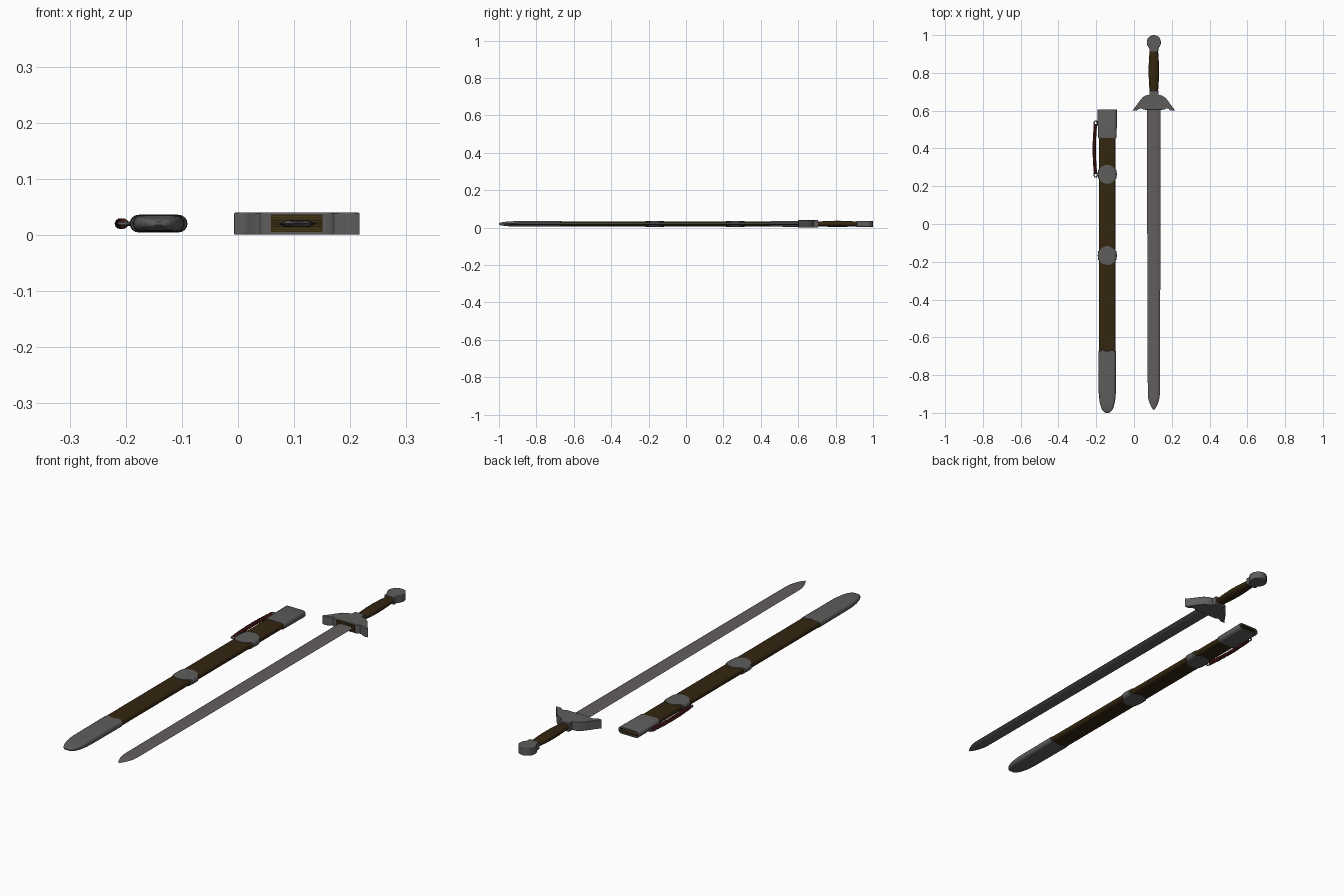
import bpy, bmesh, math
from mathutils import Vector

if "Cube" in bpy.data.objects:
    bpy.data.objects.remove(bpy.data.objects["Cube"])

SX, BX, CZ = -0.1415, 0.105, 0.0202   # scabbard x, sword x, mid height


def material(name, rgb):
    m = bpy.data.materials.new(name)
    m.diffuse_color = (*rgb, 1)
    m.use_nodes = True
    m.node_tree.nodes["Principled BSDF"].inputs["Base Color"].default_value = m.diffuse_color
    return m


STEEL = material("grey steel", (0.112, 0.110, 0.108))
BLADE = material("blade steel", (0.122, 0.110, 0.108))
LEATHER = material("brown leather", (0.034, 0.019, 0.005))
GOLD = material("dull gold", (0.11, 0.075, 0.015))
RED = material("dark red cord", (0.075, 0.012, 0.012))


def finish(name, bm, mat, angle=35):
    bmesh.ops.recalc_face_normals(bm, faces=bm.faces)
    me = bpy.data.meshes.new(name)
    bm.to_mesh(me)
    bm.free()
    me.materials.append(mat)
    me.shade_smooth()
    me.set_sharp_from_angle(angle=math.radians(angle))
    ob = bpy.data.objects.new(name, me)
    bpy.context.collection.objects.link(ob)
    return ob


def loft(name, rings, mat, caps=(True, True), closed=False, angle=35):
    bm = bmesh.new()
    vs = [[bm.verts.new(p) for p in r] for r in rings]
    pairs = list(zip(vs, vs[1:])) + ([(vs[-1], vs[0])] if closed else [])
    for a, b in pairs:
        for i in range(len(a)):
            j = (i + 1) % len(a)
            bm.faces.new((a[i], a[j], b[j], b[i]))
    if caps[0]:
        bm.faces.new(vs[0])
    if caps[1]:
        bm.faces.new(vs[-1])
    return finish(name, bm, mat, angle)


def stadium(hw, hh, flat=10, arc=8):
    # flat top and bottom, half-round sides
    c = hw - hh
    pts = [(c - 2 * c * i / flat, hh) for i in range(flat)]
    pts += [(-c - hh * math.sin(math.pi * i / arc), hh * math.cos(math.pi * i / arc)) for i in range(arc)]
    return pts + [(-x, -z) for x, z in pts]


def ring(y, hw, hh, shift=None):
    return [(SX + x, y + (shift(x) if shift else 0), CZ + z) for x, z in stadium(hw, hh)]


def prism(name, outline, hh, mat, bevel=0.0015):
    # flat outline in x, y, extruded through z
    ob = loft(name, [[(BX + x, y, CZ + s * hh) for x, y in outline] for s in (-1, 1)], mat)
    m = ob.modifiers.new("soft_edge", 'BEVEL')
    m.width = bevel
    m.segments = 2
    m.limit_method = 'ANGLE'
    m.angle_limit = math.radians(40)
    return ob


# scabbard body, hollow at the mouth
loft("scabbard_body", [ring(-0.75, 0.0445, 0.0135), ring(0.55, 0.0445, 0.0135)], LEATHER)
loft("scabbard_throat", [ring(0.455, 0.046, 0.014), ring(0.455, 0.0495, 0.0152),
                         ring(0.603, 0.0515, 0.0157), ring(0.605, 0.0505, 0.015),
                         ring(0.605, 0.0435, 0.009), ring(0.552, 0.0435, 0.009)],
     STEEL, (False, False))
loft("scabbard_mouth_lining", [ring(0.600, 0.0434, 0.0089), ring(0.600, 0.041, 0.007),
                               ring(0.551, 0.041, 0.007)], LEATHER, (False, True))

# rounded chape with scalloped upper edge
def scallop(x):
    return -0.008 * abs(math.cos(x / 0.047 * math.pi))

tip = [ring(-0.665, 0.0445, 0.0136, scallop), ring(-0.667, 0.047, 0.0152, scallop), ring(-0.88, 0.0455, 0.015)]
for i in range(1, 11):
    t = i / 10 * math.radians(84)
    tip.append(ring(-0.88 - 0.1205 * math.sin(t), 0.0455 * math.cos(t) ** 0.8, 0.0148 * math.cos(t) ** 0.75))
loft("scabbard_chape", tip, STEEL, (False, True))

# round saddle bands, narrow at the sides
for name, y in (("upper_band", 0.263), ("lower_band", -0.167)):
    def half(x):
        return max(0.022, math.sqrt(max(0, 0.05 ** 2 - x * x)))
    loft(name, [ring(y, 0.0445, 0.0135, lambda x: -half(x)), ring(y, 0.0495, 0.0155, lambda x: -half(x)),
                ring(y, 0.0505, 0.0158), ring(y, 0.0495, 0.0155, half),
                ring(y, 0.0445, 0.0135, half)], STEEL, (False, False))


def tube(name, pts, radius, mat, cyclic=False):
    cu = bpy.data.curves.new(name, 'CURVE')
    cu.dimensions = '3D'
    cu.bevel_depth = radius
    cu.bevel_resolution = 2
    cu.use_fill_caps = True
    sp = cu.splines.new('POLY')
    sp.points.add(len(pts) - 1)
    for p, co in zip(sp.points, pts):
        p.co = (*co, 1)
    sp.use_cyclic_u = cyclic
    cu.materials.append(mat)
    ob = bpy.data.objects.new(name, cu)
    bpy.context.collection.objects.link(ob)
    bpy.ops.object.select_all(action='DESELECT')
    ob.select_set(True)
    bpy.context.view_layer.objects.active = ob
    bpy.ops.object.convert(target='MESH')
    bpy.context.object.data.shade_smooth()


# hanging rings and lugs on the scabbard side
for name, y in (("upper", 0.532), ("lower", 0.262)):
    tube(name + "_lug", [(-0.187, y, CZ), (-0.197, y, CZ)], 0.004, STEEL)
    tube(name + "_ring", [(-0.203 + 0.009 * math.cos(a * math.pi / 8), y + 0.014 * math.sin(a * math.pi / 8), CZ)
                          for a in range(16)], 0.003, STEEL, True)

# twisted three-strand cord
for k in range(3):
    pts = []
    for i in range(97):
        t = i / 96
        a = t * 11 * math.tau + k * math.tau / 3
        pts.append((-0.204 - 0.0065 * math.sin(math.pi * t) + 0.005 * math.cos(a),
                    0.268 + 0.26 * t, CZ + 0.005 * math.sin(a)))
    tube("cord_strand_%d" % (k + 1), pts, 0.0044, RED)

# blade with flat middle and bevelled edges
blade = []
for y, w in ((0.63, 0.0365), (-0.2, 0.0345), (-0.90, 0.032), (-0.925, 0.0295), (-0.95, 0.022),
             (-0.97, 0.0125), (-0.986, 0.001)):
    t = 0.006 * min(1, w / 0.03)
    blade.append([(BX + x * w, y, CZ + z * t) for x, z in
                  ((1, 0), (0.55, 1), (-0.55, 1), (-1, 0), (-0.55, -1), (0.55, -1))])
loft("blade", blade, BLADE, angle=12)

# winged guard
side = [(0.024, 0.706), (0.024, 0.684), (0.044, 0.680), (0.062, 0.668), (0.078, 0.648), (0.090, 0.630),
        (0.102, 0.615), (0.1125, 0.602), (0.098, 0.600), (0.086, 0.603), (0.076, 0.611),
        (0.066, 0.612), (0.056, 0.606), (0.047, 0.606)]
prism("guard", side + [(-x, y) for x, y in reversed(side)], 0.0195, STEEL)

# inlaid panel on the blade side of the guard
def plate(name, y, hw, z0, z1, mat):
    rings = [[(BX + sx * hw, yy, z) for sx, z in ((-1, z0), (1, z0), (1, z1), (-1, z1))] for yy in (y, y + 0.004)]
    loft(name, rings, mat)

plate("guard_panel", 0.6035, 0.046, 0.005, 0.036, LEATHER)
for i, z in enumerate((0.007, 0.0115, 0.028, 0.0325)):
    plate("guard_panel_stripe_%d" % (i + 1), 0.6025, 0.046, z, z + 0.0012, GOLD)

# swelling grip with wrapped ridges
grip = []
N = 56
for i in range(N + 1):
    t = i / N
    s = math.sin(math.pi * t)
    r = 0.0006 * (i % 2)
    grip.append([(BX + (0.0225 + 0.0055 * s - r) * math.cos(a * math.tau / 20), 0.70 + 0.22 * t,
                  CZ + (0.0125 + 0.0045 * s - r) * math.sin(a * math.tau / 20)) for a in range(20)])
loft("grip", grip, LEATHER)

# round pommel with a short neck
disc = [(0.0375 * math.sin(a), 0.9615 + 0.0385 * math.cos(a))
        for a in (math.radians(d) for d in range(0, 131, 10))]
disc += [(0.024, 0.930), (0.024, 0.912)]
prism("pommel", disc + [(-x, y) for x, y in reversed(disc[1:])], 0.0165, STEEL, 0.002)
